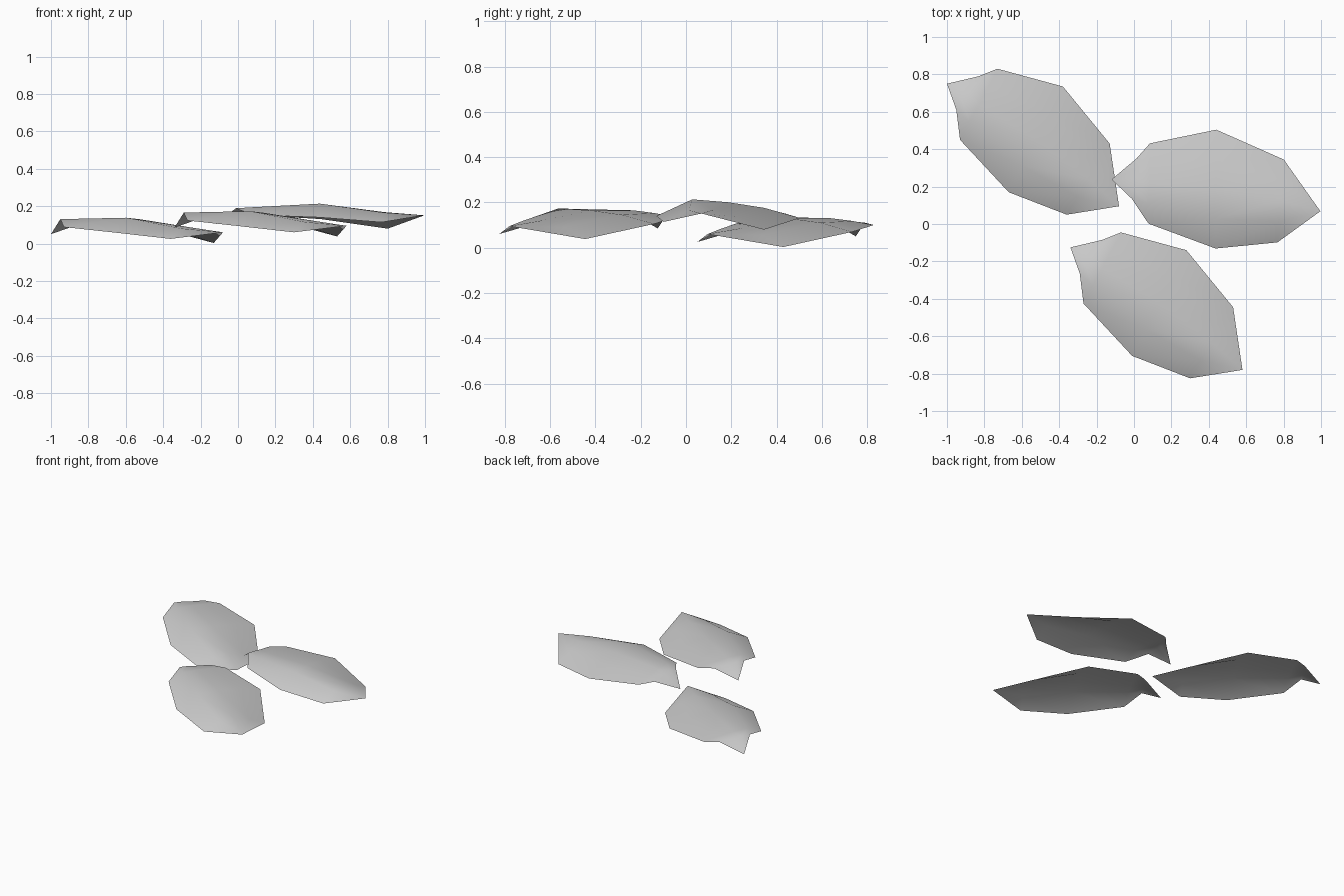
import bpy, math

if "Cube" in bpy.data.objects:
    bpy.data.objects.remove(bpy.data.objects["Cube"])

# Leaf cross-sections: left edge (x, y), right edge (x, y), heights across
STATIONS = [
    ((-.95, .61), (-.83, .79), (.13, .128, .12, .115, .11)),
    ((-.93, .45), (-.73, .83), (.088, .132, .13, .118, .10)),
    ((-.67, .17), (-.38, .735), (.06, .138, .13, .11, .07)),
    ((-.36, .05), (-.13, .43), (.025, .08, .085, .055, .003)),
]
TIP_A, TIP_B = (-1.0, .75, .05), (-.08, .095, .06)


def leaf(name, tip, turn=0.0, lift=0.0, slope=(0.0, 0.0)):
    """Drooping single-sheet leaf whose first tip lands at the given (x, y)."""
    pts = [TIP_A]
    for a, b, heights in STATIONS:
        for i, z in enumerate(heights):
            t = i / 4
            pts.append((a[0] + (b[0] - a[0]) * t, a[1] + (b[1] - a[1]) * t, z))
    pts.append(TIP_B)
    # Place and tilt
    c, s = math.cos(turn), math.sin(turn)
    verts = []
    for x, y, z in pts:
        dx, dy = x - TIP_A[0], y - TIP_A[1]
        px, py = tip[0] + c * dx - s * dy, tip[1] + s * dx + c * dy
        verts.append((px, py, z + lift + slope[0] * px + slope[1] * py))
    # Blade strips closed by a fan at each tip
    faces, last = [], len(pts) - 1
    for i in range(4):
        faces.append((0, 1 + i, 2 + i))
        for r in range(3):
            k = 1 + r * 5 + i
            faces.append((k, k + 5, k + 6, k + 1))
        k = 16 + i
        faces.append((k, last, k + 1))
    mesh = bpy.data.meshes.new(name)
    mesh.from_pydata(verts, [], faces)
    mesh.shade_smooth()
    obj = bpy.data.objects.new(name, mesh)
    bpy.context.collection.objects.link(obj)
    return obj


# Three scattered leaves
leaf("leaf_back_left", (-1.0, .75))
leaf("leaf_front", (-.34, -.125), lift=.035)
leaf("leaf_right", (-.12, .238), math.radians(26.8), .063, (.03, -.03))
